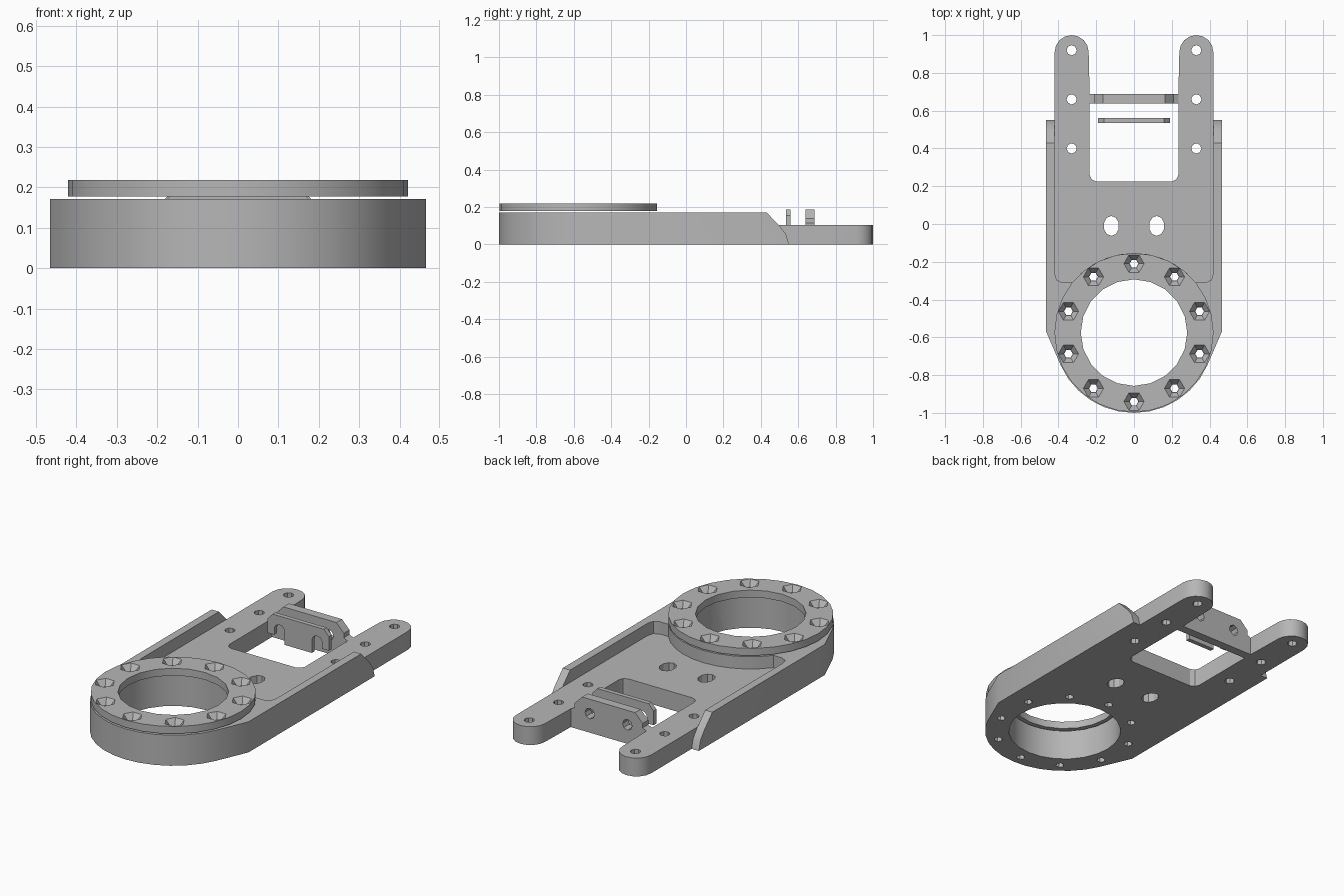
import bpy, bmesh, math
from math import sin, cos, radians

cube = bpy.data.objects.get("Cube")
if cube:
    bpy.data.objects.remove(cube, do_unlink=True)

GREY = bpy.data.materials.new("plain grey")
GREY.use_nodes = True
GREY.diffuse_color = (0.47, 0.47, 0.47, 1)
GREY.node_tree.nodes["Principled BSDF"].inputs["Base Color"].default_value = (0.47, 0.47, 0.47, 1)

CY = -0.575          # centre of the bearing head
FLOOR, TOP = 0.103, 0.172


def arc(cx, cy, r, a0, a1, n, ry=None):
    """Points along an arc, angles in degrees."""
    steps = [radians(a0 + (a1 - a0) * i / n) for i in range(n + 1)]
    return [(cx + r * cos(a), cy + (ry or r) * sin(a)) for a in steps]


def circle(cx, cy, r, n, ry=None, start=0):
    return arc(cx, cy, r, start, start + 360, n, ry)[:-1]


def mirrored(half):
    """Close a right-hand half outline with its mirror image."""
    return half + [(-x, y) for x, y in reversed(half) if abs(x) > 1e-5]


def loft(name, bottom, top, lo, hi, axis="z"):
    """Solid between two matching outlines along an axis."""
    place = {"z": lambda a, b, t: (a, b, t),
             "y": lambda a, b, t: (a, t, b),
             "x": lambda a, b, t: (t, a, b)}[axis]
    bm = bmesh.new()
    low = [bm.verts.new(place(a, b, lo)) for a, b in bottom]
    high = [bm.verts.new(place(a, b, hi)) for a, b in top]
    bm.faces.new(low)
    bm.faces.new(high)
    for i in range(len(low)):
        j = (i + 1) % len(low)
        bm.faces.new((low[i], low[j], high[j], high[i]))
    bmesh.ops.recalc_face_normals(bm, faces=bm.faces)
    mesh = bpy.data.meshes.new(name)
    bm.to_mesh(mesh)
    bm.free()
    mesh.materials.append(GREY)
    obj = bpy.data.objects.new(name, mesh)
    bpy.context.collection.objects.link(obj)
    return obj


def prism(name, outline, lo, hi, axis="z"):
    return loft(name, outline, outline, lo, hi, axis)


def cut(target, cutter):
    """Subtract a cutter, bake the result and drop the cutter."""
    mod = target.modifiers.new("cut", "BOOLEAN")
    mod.operation, mod.solver, mod.object = "DIFFERENCE", "EXACT", cutter
    graph = bpy.context.evaluated_depsgraph_get()
    baked = bpy.data.meshes.new_from_object(target.evaluated_get(graph))
    target.modifiers.clear()
    target.data = baked
    bpy.data.objects.remove(cutter, do_unlink=True)


def drill(target, x, y, r, n=8, ry=None, start=0):
    cut(target, prism("drill", circle(x, y, r, n, ry, start), -0.1, 0.4))


# Main body: round head, straight sides and two rounded arms
half = arc(0, CY, 0.425, -90, -24, 6)
half += [(0.465, -0.57), (0.465, 0.55), (0.42, 0.55)]
half += arc(0.33, 0.91, 0.09, 0, 180, 8)
half += [(0.235, 0.7), (0.235, 0.26), (0.225, 0.237), (0.2, 0.225)]
body = prism("body", mirrored(half), 0, TOP)

# Sunken deck behind the head, open to the back
pocket = arc(0, CY, 0.421, 90, 39, 5)
pocket += [(0.38, -0.31), (0.41, -0.295), (0.42, -0.26), (0.42, 0.552), (0.6, 0.552), (0.6, 1.2)]
cut(body, prism("pocket_cutter", mirrored(pocket), FLOOR, 0.4))

# Sloping back ends of the side walls
slope = [(0.43, TOP), (0.5, 0.1), (0.535, 0.055), (0.55, 0), (0.7, 0), (0.7, 0.3), (0.43, 0.3)]
for lo, hi in ((0.42, 0.6), (-0.6, -0.42)):
    cut(body, prism("slope_cutter", slope, lo, hi, "x"))

# Head opening, cable holes and arm holes
drill(body, 0, CY, 0.298, 24)
for side in (-1, 1):
    drill(body, side * 0.12, -0.01, 0.041, 10, 0.053, side * 18)
    for y in (0.4, 0.66, 0.92):
        drill(body, side * 0.33, y, 0.027)

# Clamp ring above the head
ring = prism("clamp_ring", circle(0, CY, 0.421, 28), 0.178, 0.219)
drill(ring, 0, CY, 0.282, 20)

# Ten screw holes, countersunk in the ring
for i in range(10):
    a = radians(18 + 36 * i)
    x, y = 0.365 * cos(a), CY + 0.365 * sin(a)
    drill(body, x, y, 0.023, 6)
    drill(ring, x, y, 0.023, 6)
    cut(ring, loft("countersink", circle(x, y, 0.025, 6), circle(x, y, 0.054, 6), 0.186, 0.2195))

# Bridge between the arms, with two cross holes
bridge_half = [(0, 0), (0.235, 0), (0.235, FLOOR), (0.212, 0.115), (0.212, 0.14), (0.165, 0.188), (0, 0.188)]
bridge = prism("bridge", mirrored(bridge_half), 0.638, 0.688, "y")
for side in (-1, 1):
    cut(bridge, prism("cross_drill", circle(side * 0.117, 0.107, 0.03, 8), 0.6, 0.72, "y"))

# Loose clamp plate in front of the bridge, notched around the cross holes
plate_half = [(0, 0.035), (0.085, 0.035)]
plate_half += arc(0.117, 0.107, 0.032, 180, 0, 6)
plate_half += [(0.149, 0.075), (0.19, 0.075), (0.19, 0.155), (0.16, 0.188), (0, 0.188)]
plate = prism("clamp_plate", mirrored(plate_half), 0.535, 0.56, "y")

# Smooth the curved walls and keep the edges sharp
parts = [body, ring, bridge, plate]
for obj in bpy.context.view_layer.objects:
    obj.select_set(obj in parts)
bpy.context.view_layer.objects.active = body
bpy.ops.object.shade_smooth_by_angle(angle=radians(25))
